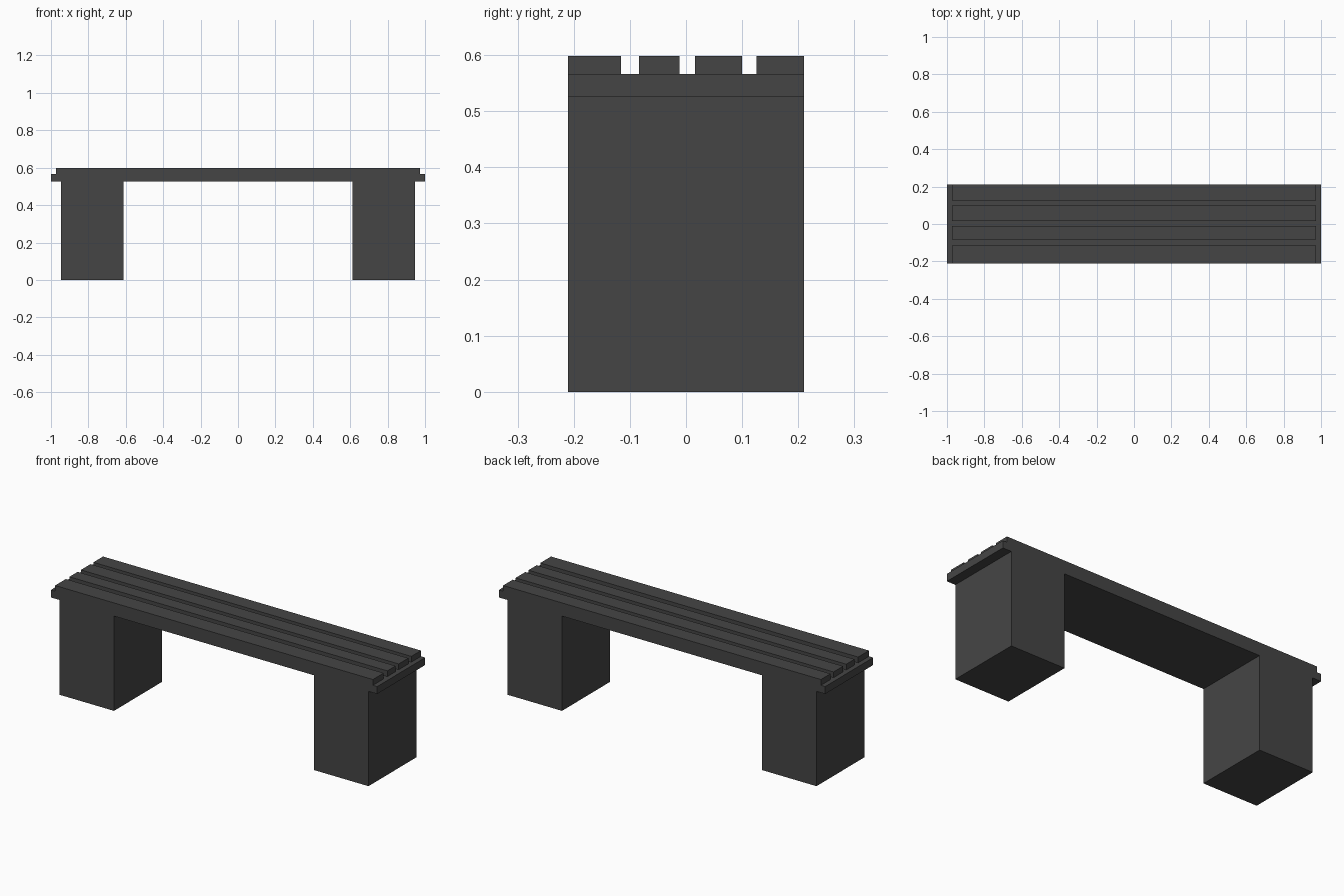
import bpy

cube = bpy.data.objects.get("Cube")
if cube:
    bpy.data.objects.remove(cube, do_unlink=True)

# One dark grey finish
grey = bpy.data.materials.new("dark_grey")
grey.use_nodes = True
colour = (0.06, 0.06, 0.06, 1)
grey.diffuse_color = colour
grey.node_tree.nodes["Principled BSDF"].inputs["Base Color"].default_value = colour

HALF_DEPTH = 0.21
LEG_TOP, DECK_TOP, SLAT_TOP = 0.525, 0.566, 0.598


def box(name, x, y, z):
    """Box spanning the given (low, high) ranges."""
    spans = (x, y, z)
    bpy.ops.mesh.primitive_cube_add(size=1, location=[(a + b) / 2 for a, b in spans])
    obj = bpy.context.object
    obj.name = name
    obj.scale = [b - a for a, b in spans]
    bpy.ops.object.transform_apply(location=False, rotation=False, scale=True)
    obj.data.materials.append(grey)
    return obj


depth = (-HALF_DEPTH, HALF_DEPTH)

# Block legs
box("right_leg", (-0.947, -0.613), depth, (0, LEG_TOP))
box("left_leg", (0.613, 0.947), depth, (0, LEG_TOP))

# Seat deck
box("seat_deck", (-1, 1), depth, (LEG_TOP, DECK_TOP))

# Seat slats, front to back
slats = [(-HALF_DEPTH, -0.116), (-0.084, -0.012), (0.016, 0.1), (0.126, HALF_DEPTH)]
for i, y in enumerate(slats, 1):
    box(f"seat_slat_{i}", (-0.974, 0.974), y, (DECK_TOP, SLAT_TOP))
